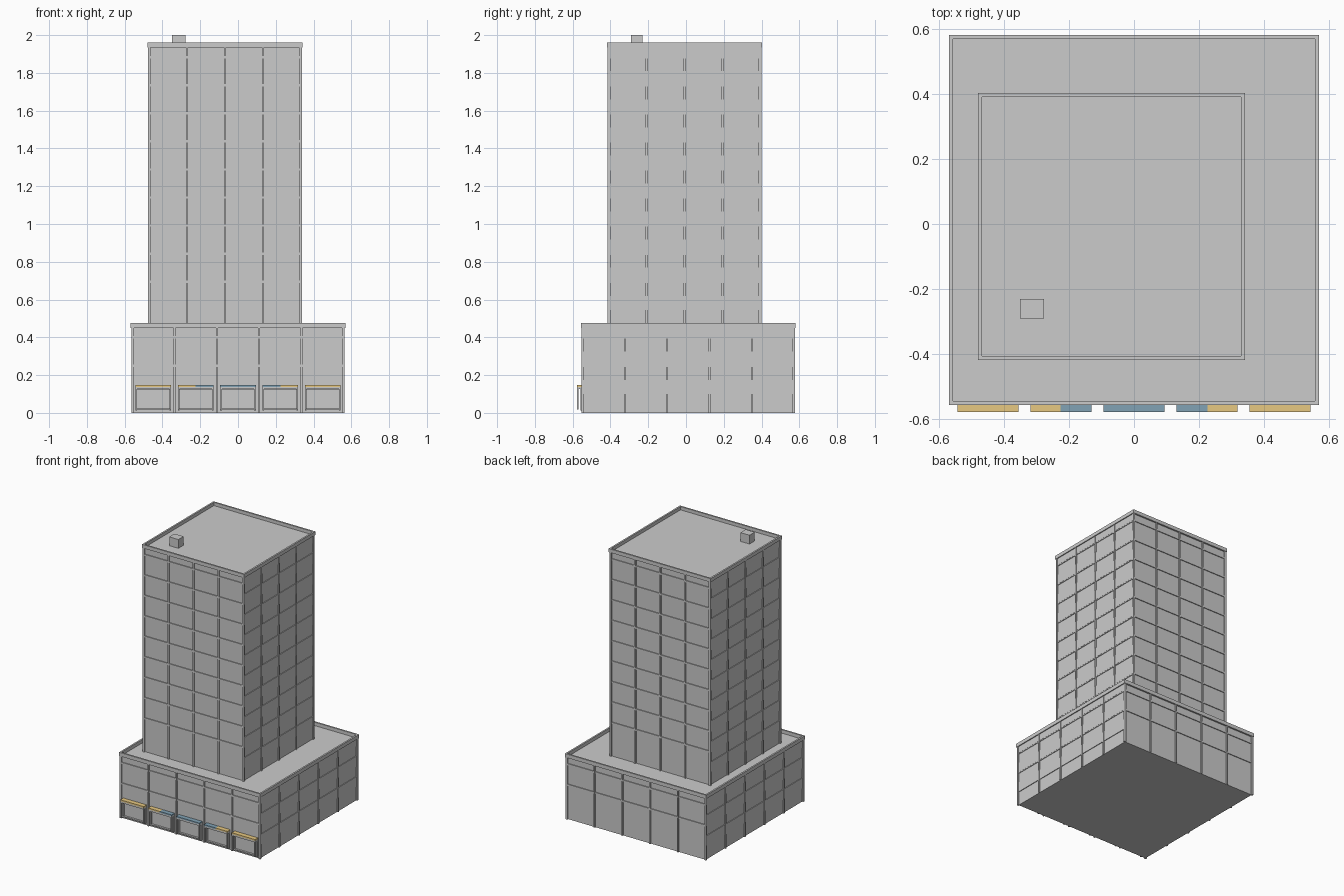
import bpy, bmesh
from mathutils import Matrix, Vector

if "Cube" in bpy.data.objects:
    bpy.data.objects.remove(bpy.data.objects["Cube"])


def boxes(name, items, color=None):
    """One object made of boxes given as (x0, x1, y0, y1, z0, z1)."""
    bm = bmesh.new()
    for x0, x1, y0, y1, z0, z1 in items:
        m = (Matrix.Translation(((x0 + x1) / 2, (y0 + y1) / 2, (z0 + z1) / 2))
             @ Matrix.Diagonal(Vector((x1 - x0, y1 - y0, z1 - z0, 1))))
        bmesh.ops.create_cube(bm, size=1, matrix=m)
    me = bpy.data.meshes.new(name)
    bm.to_mesh(me)
    bm.free()
    ob = bpy.data.objects.new(name, me)
    bpy.context.collection.objects.link(ob)
    if color:
        mat = bpy.data.materials.new(name + "_paint")
        mat.diffuse_color = color
        mat.use_nodes = True
        mat.node_tree.nodes["Principled BSDF"].inputs["Base Color"].default_value = mat.diffuse_color
        me.materials.append(mat)
    return ob


def block(name, cx, cy, h, bays, z0, zr, top, ledges, bands):
    """Square building volume; h is half the width, zr the roof, top the parapet."""
    w = h - 0.004
    boxes(name + "_walls", [(cx - w, cx + w, cy - w, cy + w, z0, zr)])

    # pilasters between the bays, on all four sides
    step, t, o = 2 * h / bays, 0.005, h + 0.005
    cols = []
    for i in range(1, bays):
        p = -h + i * step
        for s in (-1, 1):
            a, b = sorted((s * (w - 0.01), s * o))
            cols.append((cx + p - t, cx + p + t, cy + a, cy + b, z0, zr))
            cols.append((cx + a, cx + b, cy + p - t, cy + p + t, z0, zr))
    for sx in (-1, 1):
        for sy in (-1, 1):
            x, y = cx + sx * (o - 0.007), cy + sy * (o - 0.007)
            cols.append((x - 0.007, x + 0.007, y - 0.007, y + 0.007, z0, zr))
    boxes(name + "_pilasters", cols)

    # floor ledges on front and back
    boxes(name + "_ledges",
          [(cx - h, cx + h, cy - h - 0.002, cy + h + 0.002, z - 0.006, z + 0.006)
           for z in ledges])

    # shallow spandrel bands on the two sides
    boxes(name + "_side_spandrels",
          [(cx - h - 0.001, cx + h + 0.001, cy - w + 0.001, cy + w - 0.001, a, b)
           for a, b in bands])

    # parapet ring around the roof
    c, d = h + 0.008, 0.012
    lo = zr - 0.002
    boxes(name + "_parapet", [
        (cx - c, cx + c, cy - c, cy - c + d, lo, top),
        (cx - c, cx + c, cy + c - d, cy + c, lo, top),
        (cx - c, cx - c + d, cy - c + d, cy + c - d, lo, top),
        (cx + c - d, cx + c, cy - c + d, cy + c - d, lo, top)])


# podium and tower
block("podium", 0, 0.012, 0.56, 5, 0, 0.452, 0.477, [0.25, 0.40],
      [(0.10, 0.175), (0.25, 0.325), (0.40, 0.45)])
floors = [0.546 + 0.1486 * i for i in range(10)]
block("tower", -0.069, -0.008, 0.402, 4, 0.44, 1.936, 1.96, floors[1:],
      [(z, min(z + 0.074, 1.934)) for z in floors])

# rooftop unit
boxes("roof_unit", [(-0.35, -0.277, -0.29, -0.23, 1.93, 2.0)])

# shopfronts and canopies along the street side
face, gold, blue = -0.548, (0.80, 0.58, 0.22, 1), (0.22, 0.36, 0.46, 1)
frames, slabs, gold_trim, blue_trim = [], [], [], []
for i in range(-2, 3):
    c = i * 0.224
    a, b = c - 0.094, c + 0.094
    slabs.append((a, b, -0.578, face + 0.005, 0.126, 0.138))
    # window frame on the wall
    for x in (a + 0.004, b - 0.004):
        frames.append((x - 0.004, x + 0.004, face - 0.01, face + 0.005, 0.012, 0.13))
        # slim post under the canopy edge
        frames.append((x - 0.004, x + 0.004, -0.576, -0.568, 0.018, 0.13))
    for z in (0.014, 0.12):
        frames.append((a, b, face - 0.01, face + 0.005, z, z + 0.008))
    # coloured strip on the canopy: gold outside, blue in the middle
    for p, q, lst in ((a, min(b, -0.225), gold_trim), (max(a, 0.225), b, gold_trim),
                      (max(a, -0.225), min(b, 0.225), blue_trim)):
        if q - p > 0.01:
            lst.append((p, q, -0.578, face + 0.005, 0.137, 0.147))
boxes("shopfront_frames", frames)
boxes("canopy_slabs", slabs)
boxes("canopy_gold_strips", gold_trim, gold)
boxes("canopy_blue_strips", blue_trim, blue)
